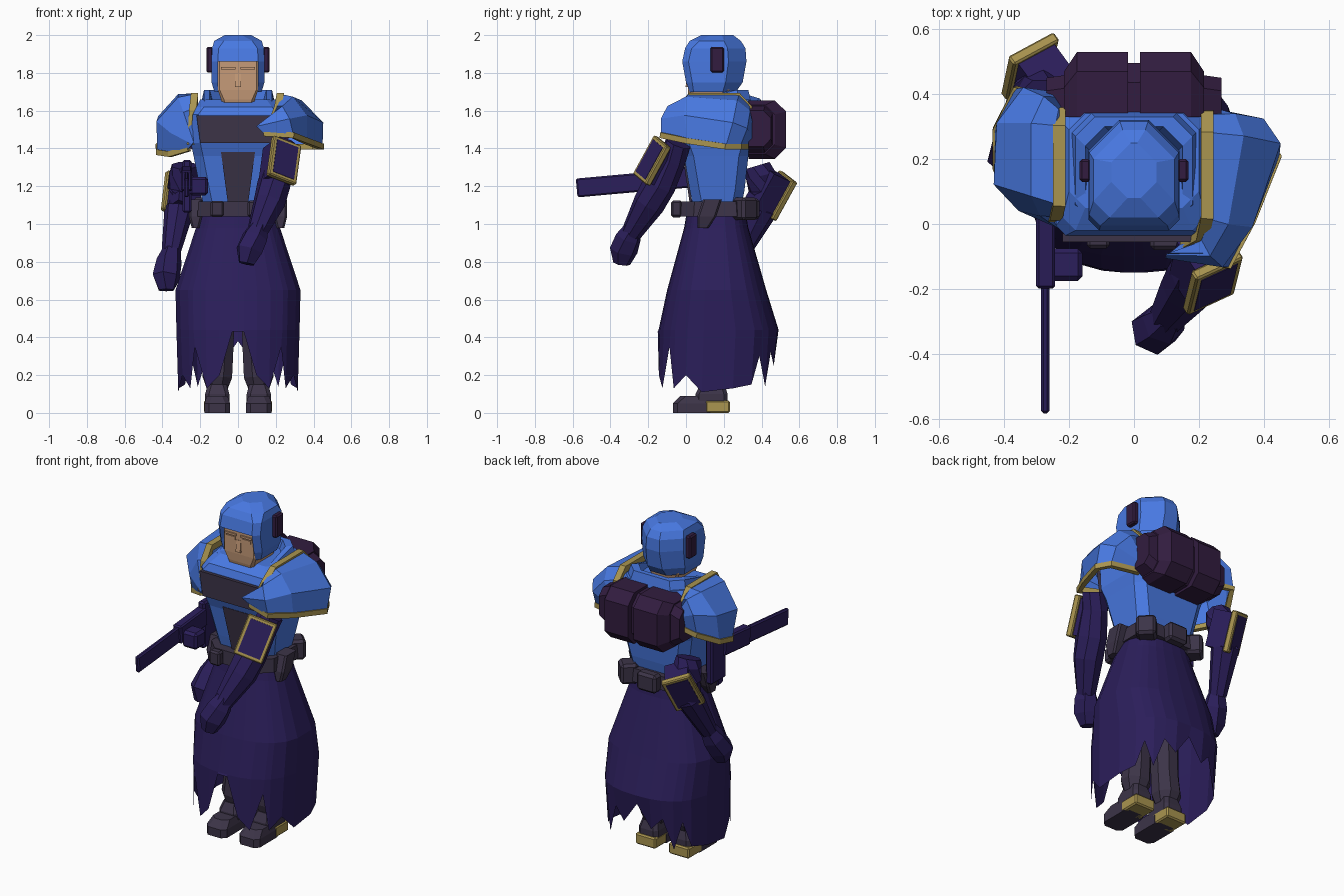
import bpy, bmesh, math
from mathutils import Vector, Matrix

old = bpy.data.objects.get("Cube")
if old:
    bpy.data.objects.remove(old, do_unlink=True)


def material(name, color):
    m = bpy.data.materials.new(name)
    m.use_nodes = True
    m.diffuse_color = (*color, 1)
    m.node_tree.nodes["Principled BSDF"].inputs["Base Color"].default_value = (*color, 1)
    return m


BLUE = material("armour blue", (.065, .19, .76))
NAVY = material("cloth navy", (.024, .013, .103))
GOLD = material("trim gold", (.4, .3, .08))
GREY = material("dark grey", (.045, .034, .064))
PLUM = material("pack plum", (.032, .012, .05))
SKIN = material("skin", (.57, .33, .19))


def finish(name, bm, mat):
    bmesh.ops.recalc_face_normals(bm, faces=bm.faces)
    me = bpy.data.meshes.new(name)
    bm.to_mesh(me)
    bm.free()
    me.materials.append(mat)
    ob = bpy.data.objects.new(name, me)
    bpy.context.collection.objects.link(ob)
    return ob


def loft(name, rings, mat, closed=True, caps=True, skip=None):
    """Join rings of points with quads; skip leaves out one column."""
    bm = bmesh.new()
    rows = [[bm.verts.new(p) for p in r] for r in rings]
    n = len(rows[0])
    for a, b in zip(rows, rows[1:]):
        for i in range(n if closed else n - 1):
            if i != skip:
                j = (i + 1) % n
                bm.faces.new((a[i], a[j], b[j], b[i]))
    if closed and caps:
        bm.faces.new(rows[0])
        bm.faces.new(rows[-1])
    return finish(name, bm, mat)


def ring(z, w, y0, y1, c=.05, x=0, back=None):
    """Rectangle with cut corners; first edge is the front."""
    b = back or c
    return [(x - w + c, y0, z), (x + w - c, y0, z), (x + w, y0 + c, z), (x + w, y1 - b, z),
            (x + w - b, y1, z), (x - w + b, y1, z), (x - w, y1 - b, z), (x - w, y0 + c, z)]


def sweep(name, pts, radii, mat, n=8, ref=(0, 0, 1)):
    """Tube along a path."""
    pts = [Vector(p) for p in pts]
    rings = []
    for i, p in enumerate(pts):
        d = (pts[min(i + 1, len(pts) - 1)] - pts[max(i - 1, 0)]).normalized()
        u = d.cross(Vector(ref)).normalized()
        v = d.cross(u)
        r = radii[i] if isinstance(radii, (list, tuple)) else radii
        angles = [2 * math.pi * (k + .5) / n for k in range(n)]
        rings.append([p + r * (math.cos(a) * u + math.sin(a) * v) for a in angles])
    return loft(name, rings, mat)


def box(name, loc, size, mat, rot=None, bevel=0):
    bm = bmesh.new()
    bmesh.ops.create_cube(bm, size=1)
    bmesh.ops.scale(bm, vec=size, verts=bm.verts)
    if bevel:
        bmesh.ops.bevel(bm, geom=bm.edges[:], offset=bevel, segments=1, affect='EDGES')
    m = Matrix.Translation(loc) @ (rot.to_4x4() if rot else Matrix())
    bmesh.ops.transform(bm, matrix=m, verts=bm.verts)
    return finish(name, bm, mat)


def slab(name, pts, depth, mat):
    return loft(name, [pts, [(x, y - depth, z) for x, y, z in pts]], mat)


# Torso, chest plates and collar
loft("torso", [ring(1.08, .18, .04, .29), ring(1.18, .2, .02, .31), ring(1.36, .235, -.01, .33),
               ring(1.43, .25, -.035, .35), ring(1.58, .24, -.035, .36, .03),
               ring(1.62, .22, -.02, .35, .04), ring(1.66, .2, .05, .34)], BLUE)
slab("chest_plate", [(-.2, -.03, 1.43), (.2, -.03, 1.43), (.22, -.03, 1.575), (-.22, -.03, 1.575)], .025, GREY)
slab("belly_plate", [(-.055, .03, 1.12), (.055, .03, 1.12), (.09, -.008, 1.38), (-.09, -.008, 1.38)], .012, GREY)


def collar_ring(w, y0, y1, low, high):
    return [(x, y, low + (high - low) * max(0, min(1, (y - y0) / .15))) for x, y, z in ring(0, w, y0, y1, .06)]


loft("collar", [collar_ring(.2, -.01, .35, 1.58, 1.62), collar_ring(.18, 0, .33, 1.62, 1.71),
                collar_ring(.15, .02, .3, 1.62, 1.71), collar_ring(.13, .03, .28, 1.58, 1.63)], BLUE, caps=False)

# Head and helmet
loft("helmet_dome", [ring(1.86, .14, -.02, .32, .033, 0, .095), ring(1.93, .138, -.005, .315, .035, 0, .095),
                     ring(1.97, .125, .02, .29, .05, 0, .09), ring(2, .07, .08, .25, .05, 0, .06)], BLUE)
loft("helmet_sides", [ring(1.7, .125, .02, .265, .02, 0, .07), ring(1.75, .14, 0, .3, .033, 0, .09),
                      ring(1.86, .14, -.02, .32, .033, 0, .095)], BLUE, caps=False, skip=0)
loft("face", [ring(1.6, .075, .03, .2, .02), ring(1.66, .09, .015, .22, .015),
              ring(1.71, .107, .01, .23, .01), ring(1.87, .107, .008, .24, .01)], SKIN)
box("nose", (0, .008, 1.76), (.03, .012, .07), SKIN, Matrix.Rotation(-.12, 3, 'X'))
for s, side in ((1, "left"), (-1, "right")):
    box(side + "_eye", (s * .052, .007, 1.803), (.06, .008, .018), SKIN)
    box(side + "_brow", (s * .052, .005, 1.825), (.075, .01, .012), SKIN)
    box(side + "_ear_piece", (s * .15, .165, 1.87), (.036, .07, .135), PLUM, None, .008)


# Shoulder shells with trim
def pauldron(side, inner, rim, lift):
    inner, rim = [Vector(p) for p in inner], [Vector(p) for p in rim]
    centre = sum(inner + rim, Vector()) / 12 - Vector((0, 0, .12))
    rows = []
    for t, bulge in ((0, 0), (.1, .03), (.4, .1), (.72, .1), (1, 0)):
        row = []
        for a, b in zip(inner, rim):
            p = a.lerp(b, t)
            out = (p - centre).normalized()
            row.append(p + bulge * Vector((out.x, out.y * .3, out.z * lift)))
        rows.append(row)
    shell = loft(side + "_pauldron", rows, BLUE, closed=False)
    mod = shell.modifiers.new("thickness", 'SOLIDIFY')
    mod.thickness = .015
    mod.offset = 0
    sweep(side + "_pauldron_inner_trim", inner, .027, GOLD, 4, (1, 0, 0))
    sweep(side + "_pauldron_rim_trim", rim, .021, GOLD, 4)


pauldron("left",
         [(.16, -.06, 1.48), (.21, -.035, 1.61), (.225, .02, 1.675),
          (.225, .28, 1.675), (.225, .33, 1.62), (.22, .34, 1.45)],
         [(.14, -.08, 1.48), (.29, -.125, 1.47), (.36, .01, 1.44),
          (.44, .21, 1.41), (.4, .28, 1.41), (.23, .32, 1.41)], 1)
pauldron("right",
         [(-.25, .02, 1.42), (-.24, .03, 1.6), (-.23, .06, 1.675),
          (-.23, .3, 1.675), (-.23, .34, 1.62), (-.23, .35, 1.48)],
         [(-.26, .03, 1.4), (-.36, .09, 1.37), (-.42, .17, 1.38),
          (-.42, .29, 1.41), (-.36, .41, 1.48), (-.25, .38, 1.48)], 1.25)

# Arms
sweep("left_arm", [(.25, -.04, 1.43), (.22, -.075, 1.34), (.19, -.14, 1.21), (.165, -.195, 1.11),
                   (.1, -.29, .95)], [.07, .075, .088, .085, .055], NAVY)
sweep("left_hand", [(.11, -.28, .985), (.09, -.305, .93), (.06, -.33, .86), (.045, -.34, .79)],
      [.05, .07, .075, .045], NAVY, 6)
sweep("right_arm", [(-.285, .38, 1.31), (-.285, .395, 1.26), (-.295, .41, 1.18), (-.31, .41, 1.08),
                    (-.355, .29, .85)], [.07, .08, .08, .08, .05], NAVY)
sweep("right_hand", [(-.35, .29, .86), (-.365, .26, .8), (-.38, .21, .72), (-.38, .2, .65)],
      [.05, .068, .075, .045], NAVY, 6)


# Framed guards on the arms
def guard(side, centre, normal, up):
    n = Vector(normal).normalized()
    x = n.cross(Vector(up)).normalized()
    rot = Matrix((x, n, x.cross(n))).transposed()
    c = Vector(centre)
    box(side + "_guard_base", c - n * .07, (.135, .12, .21), NAVY, rot)
    box(side + "_guard_frame", c, (.17, .035, .235), GOLD, rot, .006)
    box(side + "_guard_panel", c + n * .016, (.13, .008, .195), NAVY, rot)


guard("left", (.243, -.18, 1.335), (.5, -.78, .36), (.04, .09, .21))
guard("right", (-.32, .485, 1.15), (-.55, .75, -.35), (.04, .08, .2))

# Torn skirt: angle from the front and hem height
hem = [(0, .43), (3, .43), (13, .2), (26, .13), (41, .35), (48, .13), (64, .2), (80, .11), (102, .13),
       (122, .15), (133, .3), (143, .14), (156, .32), (168, .25)]
hem += [(180, .38)] + [(360 - a, z) for a, z in reversed(hem[1:])]


def skirt_ring(rx, y0, y1, height=None):
    pts = []
    for deg, z in hem:
        a = math.radians(deg)
        sx, cy = math.sin(a), -math.cos(a)
        pts.append((math.copysign(abs(sx) ** .8, sx) * rx,
                    (y0 + y1) / 2 + math.copysign(abs(cy) ** .8, cy) * (y1 - y0) / 2, height or z))
    return pts


loft("skirt", [skirt_ring(.19, .01, .31, 1.1), skirt_ring(.225, -.01, .33, .98),
               skirt_ring(.335, -.1, .425, .65), skirt_ring(.33, -.145, .49, .44),
               skirt_ring(.32, -.15, .47)], NAVY, caps=False)

# Belt, buckle and pouches
loft("belt", [ring(1.04, .215, -.03, .34, .07), ring(1.12, .21, -.025, .335, .07)], GREY)
box("buckle", (-.11, -.05, 1.08), (.07, .05, .085), GREY, None, .01)
box("front_pouch", (.1, -.05, 1.08), (.1, .06, .09), GREY, None, .012)
box("back_pouch", (0, .355, 1.08), (.13, .07, .11), GREY, None, .015)
for s, side in ((1, "left"), (-1, "right")):
    x = s * .225
    loft(side + "_side_pouch", [ring(.98, .02, .06, .12, .01, x), ring(1.04, .035, .06, .16, .01, x),
                                ring(1.13, .035, .09, .19, .01, x)], GREY)
    box(side + "_rear_pouch", (s * .17, .31, 1.08), (.11, .1, .12), GREY, Matrix.Rotation(-s * .8, 3, 'Z'), .015)

# Legs and boots
for s, side in ((1, "left"), (-1, "right")):
    x = s * .11
    sweep(side + "_leg", [(s * .09, .16, 1), (s * .095, .14, .55), (s * .1, .145, .3), (x, .145, .19), (x, .14, .13)],
          [.09, .085, .08, .085, .06], GREY, 8, (0, 1, 0))
    loft(side + "_boot_shaft", [ring(.05, .064, .05, .22, .02, x), ring(.1, .064, .05, .22, .02, x),
                                ring(.15, .05, .075, .205, .02, x)], GREY)
    loft(side + "_boot_toe", [ring(0, .068, -.07, .15, .025, x), ring(.05, .068, -.07, .15, .025, x),
                              ring(.09, .055, -.03, .15, .03, x)], GREY)
    box(side + "_heel", (s * .112, .167, .033), (.136, .13, .066), GOLD, None, .008)


# Backpack: two halves around a recessed strap
def pack_ring(x, y1, low, high, c):
    return [(x, .33, low), (x, y1 - c, low), (x, y1, low + c), (x, y1, high - c), (x, y1 - c, high), (x, .33, high)]


for s, side in ((1, "left"), (-1, "right")):
    loft(side + "_pack_half", [pack_ring(s * .018, .53, 1.345, 1.655, .06), pack_ring(s * .175, .53, 1.345, 1.655, .06),
                               pack_ring(s * .215, .47, 1.37, 1.63, .05)], PLUM)
    loft(side + "_pack_end", [pack_ring(s * .2, .46, 1.37, 1.63, .04),
                              pack_ring(s * .27, .45, 1.41, 1.6, .04)], PLUM)
loft("pack_strap", [pack_ring(s * .02, .495, 1.36, 1.64, .06) for s in (-1, 1)], PLUM)

# Hip weapon
tilt = Matrix.Rotation(.09, 3, 'X')
box("weapon_barrel", (-.273, -.31, 1.215), (.027, .54, .1), NAVY, tilt, .008)
box("weapon_body", (-.272, -.07, 1.24), (.058, .25, .11), NAVY, tilt, .008)
box("weapon_stock", (-.27, .1, 1.2), (.045, .14, .28), NAVY, None, .01)
box("weapon_side_box", (-.208, -.125, 1.2), (.1, .1, .1), NAVY, None, .015)
